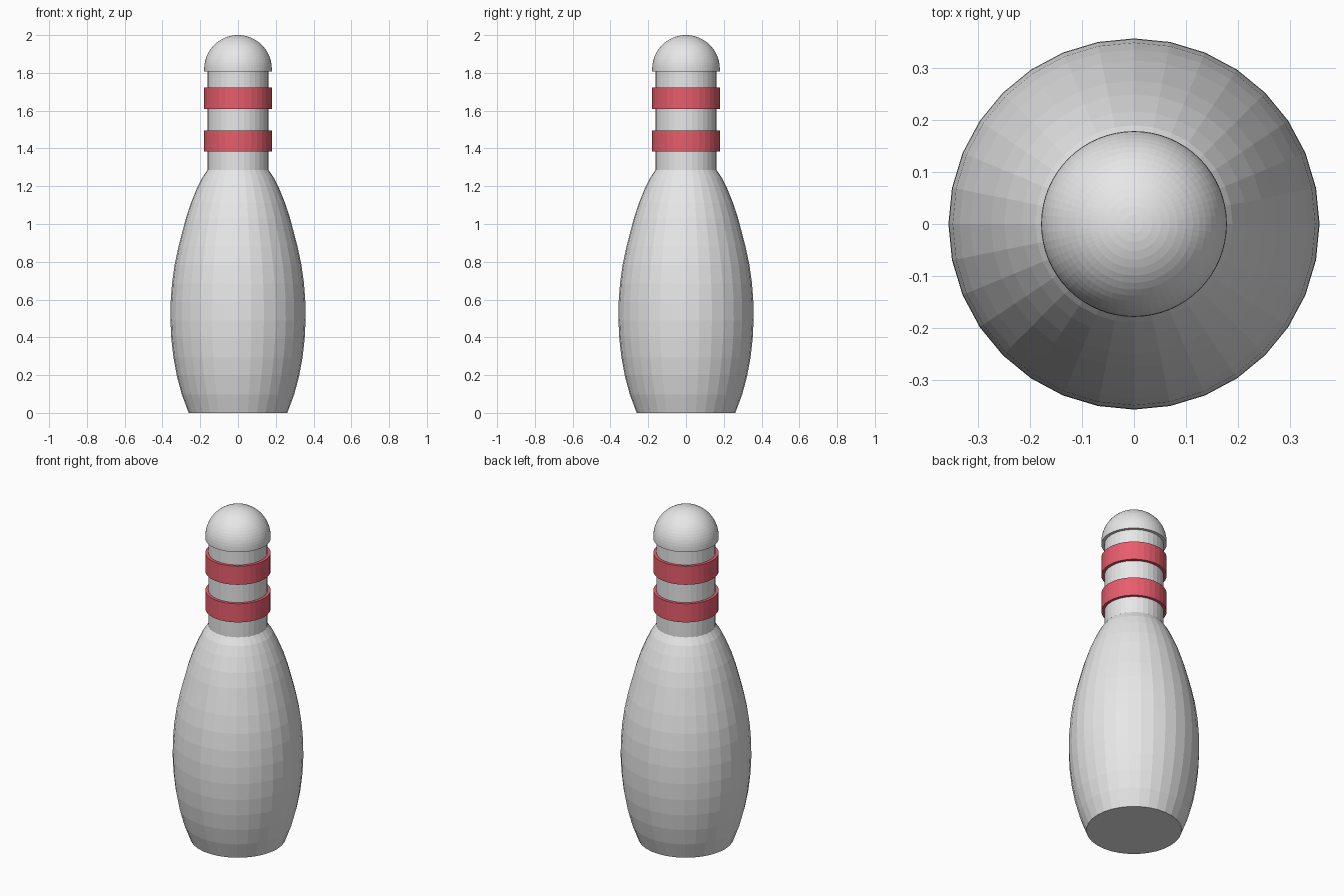
import bpy, bmesh, math

cube = bpy.data.objects.get("Cube")
if cube:
    bpy.data.objects.remove(cube, do_unlink=True)


def material(name, rgb):
    mat = bpy.data.materials.new(name)
    mat.use_nodes = True
    mat.diffuse_color = (*rgb, 1)
    mat.node_tree.nodes["Principled BSDF"].inputs["Base Color"].default_value = (*rgb, 1)
    return mat


def lathe(name, profile, sides, mat):
    """Spin (radius, height) points around z; zero radius closes to a pole, else a flat cap."""
    bm = bmesh.new()
    rings = []
    for r, z in profile:
        count = sides if r > 0 else 1
        angles = [math.tau * i / sides for i in range(count)]
        rings.append([bm.verts.new((r * math.cos(a), r * math.sin(a), z)) for a in angles])
    for low, high in zip(rings, rings[1:]):
        for i in range(sides):
            j = (i + 1) % sides
            if len(high) == 1:
                bm.faces.new((low[i], low[j], high[0]))
            else:
                bm.faces.new((low[i], low[j], high[j], high[i]))
    for ring in (rings[0], rings[-1]):
        if len(ring) > 1:
            bm.faces.new(ring)
    bmesh.ops.recalc_face_normals(bm, faces=bm.faces)
    mesh = bpy.data.meshes.new(name)
    bm.to_mesh(mesh)
    bm.free()
    mesh.materials.append(mat)
    obj = bpy.data.objects.new(name, mesh)
    bpy.context.collection.objects.link(obj)
    return obj


white = material("white", (0.8, 0.8, 0.8))
red = material("red", (0.8, 0.11, 0.15))

# Belly: lower ellipsoid, then a tapering shoulder up to the neck
belly = []
for i in range(10):
    z = 0.88 * i / 9
    belly.append((0.358 * math.sqrt(1 - ((z - 0.52) / 0.76) ** 2), z))
shoulder = [(0.297, 0.95), (0.276, 1.03), (0.25, 1.11), (0.217, 1.19), (0.19, 1.245), (0.162, 1.285)]
lathe("body", belly + shoulder, 32, white)

# Neck
lathe("neck", [(0.162, 1.28), (0.162, 1.82)], 32, white)

# Stripes around the neck
for name, z in (("lower_band", 1.383), ("upper_band", 1.61)):
    lathe(name, [(0.179, z), (0.179, z + 0.112)], 32, red)

# Domed head with a flat underside
dome = [(0.179, 1.807)]
for i in range(16):
    a = math.pi / 2 * i / 16
    dome.append((0.179 * math.cos(a), 1.821 + 0.179 * math.sin(a)))
lathe("head", dome + [(0, 2.0)], 64, white)
